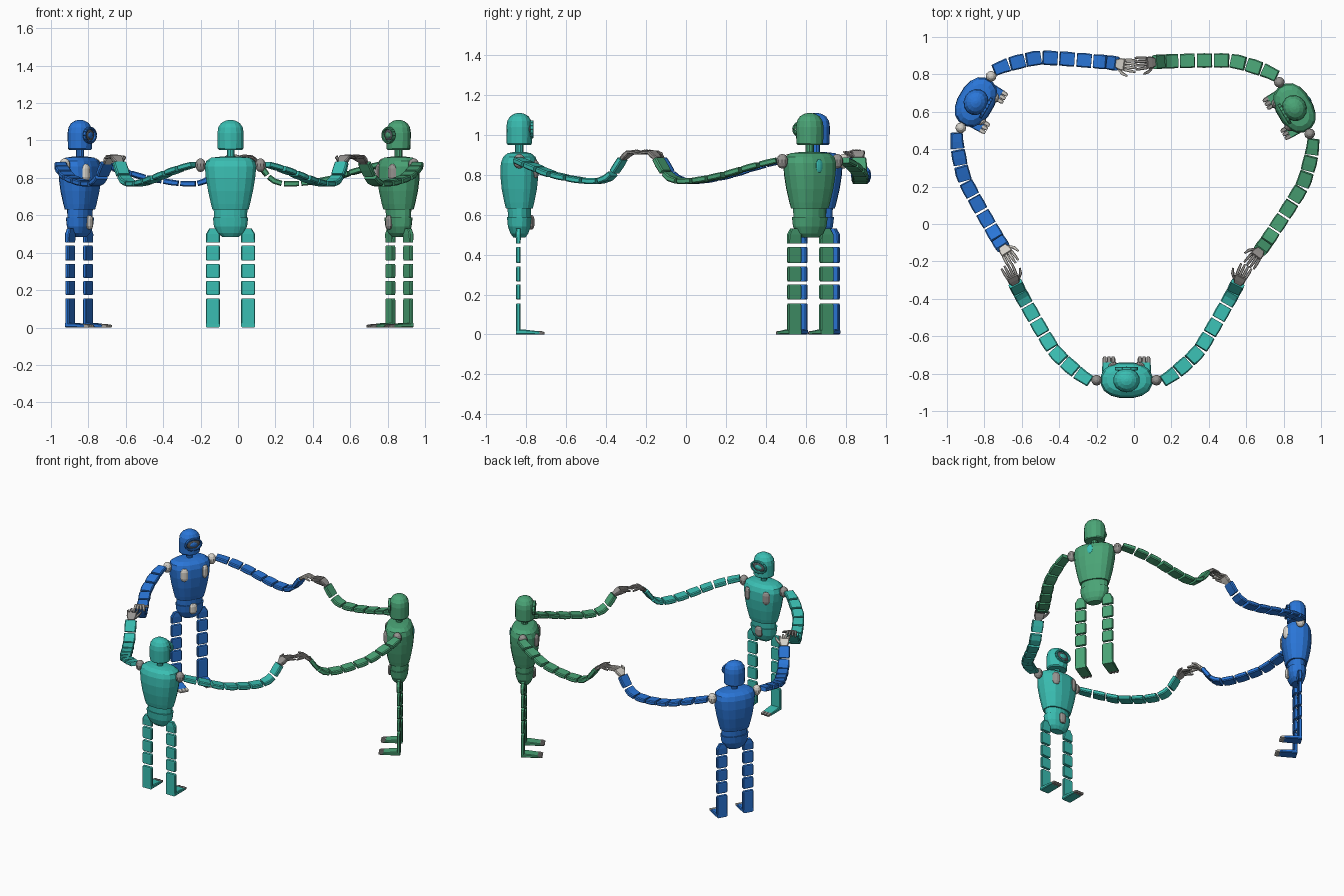
import bpy, bmesh, math
from mathutils import Vector, Matrix

if "Cube" in bpy.data.objects:
    bpy.data.objects.remove(bpy.data.objects["Cube"])


def mat(name, r, g, b):
    m = bpy.data.materials.new(name)
    lin = [((c / 255 + 0.055) / 1.055) ** 2.4 for c in (r, g, b)]
    m.diffuse_color = (*lin, 1)
    m.use_nodes = True
    m.node_tree.nodes["Principled BSDF"].inputs["Base Color"].default_value = m.diffuse_color
    return m


BLUE = mat("blue paint", 42, 118, 216)
TEAL = mat("teal paint", 58, 190, 178)
GREEN = mat("green paint", 74, 164, 118)
PALE = mat("pale grey", 214, 210, 202)
GREY = mat("mid grey", 150, 147, 144)
DARK = mat("dark grey", 84, 88, 92)
UP = Vector((0, 0, 1))


def finish(name, bm, material, M):
    bmesh.ops.recalc_face_normals(bm, faces=bm.faces)
    me = bpy.data.meshes.new(name)
    bm.to_mesh(me)
    bm.free()
    me.materials.append(material)
    ob = bpy.data.objects.new(name, me)
    ob.matrix_world = M
    bpy.context.collection.objects.link(ob)
    return ob


def skin(bm, rings):
    """Join rings of points into a closed solid."""
    vs = [[bm.verts.new(p) for p in r] for r in rings]
    n = len(vs[0])
    for a, b in zip(vs, vs[1:]):
        for i in range(n):
            j = (i + 1) % n
            bm.faces.new((a[i], a[j], b[j], b[i]))
    bm.faces.new(vs[0])
    bm.faces.new(vs[-1])


def stack(name, profile, material, M, sides=16, power=2.0):
    """Upright solid from (z, half width, half depth) rings."""
    bm = bmesh.new()
    rings = []
    for z, hw, hd in profile:
        ring = []
        for i in range(sides):
            a = 2 * math.pi * (i + 0.5) / sides
            c, s = math.cos(a), math.sin(a)
            ring.append((hw * math.copysign(abs(c) ** (2 / power), c),
                         hd * math.copysign(abs(s) ** (2 / power), s), z))
        rings.append(ring)
    skin(bm, rings)
    return finish(name, bm, material, M)


def section(c, w, n, hw, ht):
    """Chamfered rectangle cross-section."""
    k = min(hw, ht) * 0.4
    pts = [(hw, ht - k), (hw - k, ht), (k - hw, ht), (-hw, ht - k),
           (-hw, k - ht), (k - hw, -ht), (hw - k, -ht), (hw, k - ht)]
    return [c + w * a + n * b for a, b in pts]


def bar(bm, pts, sizes, w):
    """Bar through points; w is the width direction."""
    rings = []
    for i, p in enumerate(pts):
        t = (pts[min(i + 1, len(pts) - 1)] - pts[max(i - 1, 0)]).normalized()
        rings.append(section(p, w, t.cross(w).normalized(), *sizes[i]))
    skin(bm, rings)


def ball(name, loc, scale, material, M, seg=10):
    bm = bmesh.new()
    X = Matrix.Translation(loc) @ Matrix.Diagonal((*scale, 1))
    bmesh.ops.create_uvsphere(bm, u_segments=seg, v_segments=7, radius=1, matrix=X)
    return finish(name, bm, material, M)


def capsule(name, loc, hw, hd, hh, material, M, rot=0):
    """Upright pill-shaped panel."""
    X = M @ Matrix.Translation(loc) @ Matrix.Rotation(rot, 4, 'Z')
    rings = [(z * hh, hw * f, hd * f) for z, f in
             ((-1, .35), (-.85, .72), (-.5, 1), (.5, 1), (.85, .72), (1, .35))]
    return stack(name, rings, material, X, 10)


# arm path for one side: sideways, forward, up
ARM = [(.195, -.005, .872), (.255, .035, .855), (.32, .09, .832), (.385, .155, .805),
       (.437, .236, .785), (.492, .33, .77), (.54, .415, .772), (.57, .468, .805),
       (.597, .522, .887)]


def sample(points, count):
    """Smooth path resampled evenly by length."""
    P = [points[0] * 2 - points[1]] + points + [points[-1] * 2 - points[-2]]
    fine = []
    for i in range(1, len(P) - 2):
        a, b, c, d = P[i - 1:i + 3]
        for k in range(16):
            t = k / 16
            fine.append(0.5 * (2 * b + (c - a) * t + (2 * a - 5 * b + 4 * c - d) * t * t
                               + (3 * b - a - 3 * c + d) * t ** 3))
    fine.append(points[-1])
    acc = [0]
    for a, b in zip(fine, fine[1:]):
        acc.append(acc[-1] + (b - a).length)
    out, j = [], 0
    for k in range(count + 1):
        s = acc[-1] * k / count
        while j < len(acc) - 2 and acc[j + 1] < s:
            j += 1
        out.append(fine[j].lerp(fine[j + 1], (s - acc[j]) / (acc[j + 1] - acc[j])))
    return out


def arm(tag, s, paint, metal, M, bend):
    # bend swings the whole arm inwards around the shoulder
    pivot = Matrix.Translation((.16 * s, 0, 0))
    M = M @ pivot @ Matrix.Rotation(math.radians(bend) * s, 4, 'Z') @ pivot.inverted()
    pts = sample([Vector((x * s, y, z)) for x, y, z in ARM], 160)
    bm = bmesh.new()
    for k in range(8):
        a = pts[k * 20 + (1 if k else 0)], pts[k * 20 + 10], pts[k * 20 + 18]
        w = UP.cross(a[2] - a[0]).normalized()
        hw = 0.032 if k == 0 else 0.037
        bar(bm, a, [(hw, .014), (hw + .002, .015), (0.037, .014)], w)
    finish(tag + "_arm_segments", bm, paint, M)
    # hand: palm, four fingers and thumb
    wrist, knuckle, tip = [Vector((x * s, y, z)) for x, y, z in
                           ((.595, .518, .88), (.613, .555, .914), (.645, .618, .918))]
    w = UP.cross(tip - wrist).normalized()
    bm = bmesh.new()
    bar(bm, [wrist, wrist.lerp(knuckle, .5), knuckle],
        [(.022, .011), (.032, .012), (.032, .010)], w)
    for o in (-.026, -.0088, .0088, .026):
        drop = UP * abs(o) * .5
        mid = knuckle.lerp(tip, .5) + w * o * 1.12 + UP * .007 - drop
        end = tip + w * o * 1.2 - (tip - knuckle) * abs(o) * 5 - drop
        bar(bm, [knuckle + w * o, mid, end], [(.008, .007), (.008, .007), (.005, .004)], w)
    side = w * s
    bar(bm, [wrist.lerp(knuckle, .3) + side * .024, wrist.lerp(knuckle, .8) + side * .047,
             knuckle.lerp(tip, .3) + side * .058],
        [(.010, .008), (.009, .007), (.005, .004)], w)
    finish(tag + "_hand", bm, metal, M)


def leg(tag, s, paint, metal, M):
    c = .094 * s
    bm = bmesh.new()
    X = Vector((1, 0, 0))
    for z0, z1 in ((.012, .155), (.175, .25), (.265, .34), (.358, .438)):
        bar(bm, [Vector((c, -.005, z)) for z in (z0, z0 + .008, z1 - .008, z1)],
            [(.034, .010), (.038, .011), (.038, .011), (.034, .010)], X)
    # rounded hip plate
    bar(bm, [Vector((c, -.005, .455)), Vector((c, -.005, .5)), Vector((c * .95, -.005, .53))],
        [(.038, .011), (.037, .014), (.024, .012)], X)
    finish(tag + "_leg_segments", bm, paint, M)
    bm = bmesh.new()
    bar(bm, [Vector((c, -.016, .013)), Vector((c, .03, .012)), Vector((c, .1, .008))],
        [(.037, .013), (.037, .012), (.035, .008)], X)
    finish(tag + "_foot", bm, paint, M)
    bm = bmesh.new()
    for o in (-.023, 0, .023):
        bar(bm, [Vector((c + o, .094, .009)), Vector((c + o, .115, .008)),
                 Vector((c + o * .95, .126, .006))],
            [(.0112, .009), (.0112, .008), (.007, .006)], X)
    finish(tag + "_toes", bm, metal, M)


def robot(tag, x, y, facing, paint, metal, bends=(0, 0)):
    M = Matrix.Translation((x, y, 0)) @ Matrix.Rotation(math.radians(facing - 90), 4, 'Z')
    stack(tag + "_torso", [(.63, .098, .068), (.66, .106, .076), (.73, .122, .09),
                           (.80, .134, .097), (.86, .14, .094), (.89, .132, .082),
                           (.908, .105, .06), (.914, .05, .03)], paint, M, 16, 2.4)
    stack(tag + "_waist", [(.58, .09, .058), (.64, .092, .06)], paint, M)
    stack(tag + "_pelvis", [(.485, .045, .03), (.505, .072, .045), (.54, .09, .058),
                            (.588, .096, .063)], paint, M, 16, 2.3)
    stack(tag + "_neck", [(.9, .021, .021), (.96, .021, .021)], paint, M, 10)
    stack(tag + "_head", [(.95, .064, .058), (.957, .07, .063), (1.04, .072, .065),
                          (1.07, .067, .06), (1.092, .052, .047), (1.105, .03, .027),
                          (1.11, .008, .008)], paint, M, 14)
    # face mask: painted oval rim, dark inset ring and painted centre
    bm = bmesh.new()
    for i in range(16):
        a = [2 * math.pi * (i + d) / 16 for d in (0, 1)]
        q = [Vector((.056 * math.cos(t), .062, 1.028 + .039 * math.sin(t))) for t in a]
        bar(bm, q, [(.009, .006)] * 2, Vector((0, 1, 0)))
    finish(tag + "_face_rim", bm, paint, M)
    ball(tag + "_visor", (0, .055, 1.028), (.05, .014, .033), DARK, M, 12)
    ball(tag + "_face_centre", (0, .060, 1.028), (.032, .0125, .020), paint, M, 12)
    capsule(tag + "_buckle", (0, .058, .562), .028, .017, .037, metal, M)
    for s, side in ((-1, "left"), (1, "right")):
        ball(f"{tag}_{side}_shoulder", (.16 * s, 0, .868), (.029, .03, .037), metal, M)
        capsule(f"{tag}_{side}_chest_panel", (.074 * s, .08, .828), .026, .017, .045,
                metal, M, -.45 * s)
        arm(f"{tag}_{side}", s, paint, metal, M, bends[s > 0])
        leg(f"{tag}_{side}", s, paint, metal, M)
    return M


robot("teal_robot", -.04, -.835, 90, TEAL, GREY)
robot("blue_robot", -.845, .652, -30.5, BLUE, PALE, (3.8, 0))
M = robot("green_robot", .858, .62, 210.5, GREEN, GREY, (3.5, .4))
# small teal badge on the green robot's back
ball("back_badge", (0, -.094, .845), (.02, .006, .035), TEAL, M)
